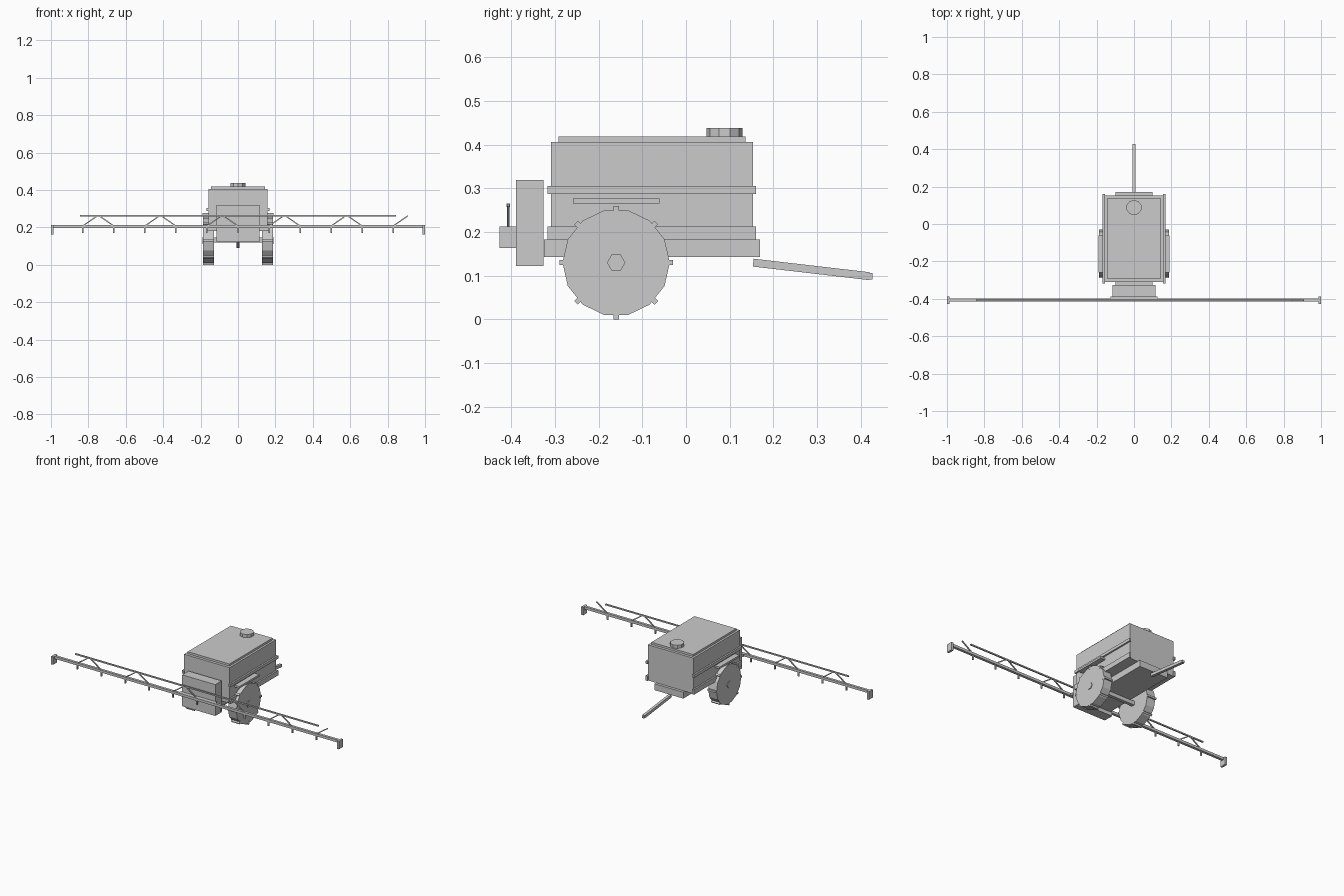
import bpy, math
from mathutils import Vector, Matrix

if "Cube" in bpy.data.objects:
    bpy.data.objects.remove(bpy.data.objects["Cube"])


def mesh_obj(name, verts, faces):
    me = bpy.data.meshes.new(name)
    me.from_pydata(verts, [], faces)
    me.update()
    ob = bpy.data.objects.new(name, me)
    bpy.context.collection.objects.link(ob)
    return ob


def box(name, x, y, z, mat=None):
    """Box from (min, max) ranges, optionally transformed by a matrix."""
    vs = [Vector((a, b, c)) for a in x for b in y for c in z]
    if mat:
        vs = [mat @ v for v in vs]
    return mesh_obj(name, vs, [(0, 1, 3, 2), (4, 6, 7, 5), (0, 4, 5, 1),
                               (2, 3, 7, 6), (0, 2, 6, 4), (1, 5, 7, 3)])


def beam(name, a, b, w, h):
    """Square bar between two points."""
    a, b = Vector(a), Vector(b)
    d = b - a
    rot = d.to_track_quat('X', 'Z').to_matrix().to_4x4()
    return box(name, (0, d.length), (-w / 2, w / 2), (-h / 2, h / 2),
               Matrix.Translation(a) @ rot)


def prism_x(name, x0, x1, cy, cz, r, n, phase=0):
    """n-sided cylinder along x."""
    ring = [(cy + r * math.cos(phase + i * math.tau / n),
             cz + r * math.sin(phase + i * math.tau / n)) for i in range(n)]
    vs = [(x0, *p) for p in ring] + [(x1, *p) for p in ring]
    fs = [tuple(range(n))[::-1], tuple(range(n, 2 * n))]
    fs += [(i, (i + 1) % n, n + (i + 1) % n, n + i) for i in range(n)]
    return mesh_obj(name, vs, fs)


def span(s, a, b):
    return tuple(sorted((s * a, s * b)))


# Chassis, tank, lid and filler cap
box("chassis", (-.10, .10), (-.325, .17), (.143, .183))
box("tank", (-.158, .158), (-.309, .153), (.182, .406))
box("tank_lid", (-.145, .145), (-.292, .136), (.406, .419))
bpy.ops.mesh.primitive_cylinder_add(vertices=10, radius=.041, depth=.022,
                                    location=(0, .088, .428))
bpy.context.object.name = "filler_cap"

# Drawbar and hitch
beam("drawbar", (0, .154, .130), (0, .42, .099), .017, .018)
box("hitch", (-.008, .008), (.41, .427), (.091, .106))

# Rear cabinet and boom bracket
box("rear_cabinet", (-.115, .115), (-.39, -.327), (.122, .319))
box("boom_bracket", (-.125, .125), (-.402, -.388), (.197, .213))
box("axle", (-.13, .13), (-.17, -.15), (.12, .145))

# Side rails, fenders and wheels, both sides
CY, CZ = -.16, .13
for s, side in ((-1, "left"), (1, "right")):
    box(f"lower_rail_{side}", span(s, .155, .168), (-.317, .16), (.182, .213))
    box(f"upper_rail_{side}", span(s, .155, .168), (-.317, .16), (.287, .305))
    box(f"fender_{side}", span(s, .13, .191), (-.259, -.061), (.265, .277))
    prism_x(f"wheel_{side}", *span(s, .128, .186), CY, CZ, .123, 14,
            math.pi / 2 + math.pi / 14)
    prism_x(f"hub_{side}", *span(s, .18, .19), CY, CZ, .021, 6)
    for i in range(8):
        m = Matrix.Translation((0, CY, CZ)) @ Matrix.Rotation(i * math.tau / 8, 4, 'X')
        box(f"lug_{side}_{i}", span(s, .128, .187), (-.006, .006), (.11, .13), m)

# Spray boom: main bar, top rail and end plates
BY = -.4075
box("boom_bar", (-1, 1), (BY - .008, BY + .008), (.197, .213))
box("boom_top_rail", (-.845, .845), (BY - .004, BY + .004), (.258, .266))
for s, side in ((-1, "left"), (1, "right")):
    box(f"boom_end_{side}", span(s, .986, 1), (-.427, -.388), (.163, .213))

# Nozzles and truss diagonals
for i in range(11):
    x = -.83 + .166 * i
    box(f"nozzle_{i}", (x - .004, x + .004), (BY - .004, BY + .004), (.17, .2))
    dx = .078 if i % 2 == 0 else -.078
    beam(f"boom_brace_{i}", (x, BY, .208), (x + dx, BY, .262), .006, .006)
